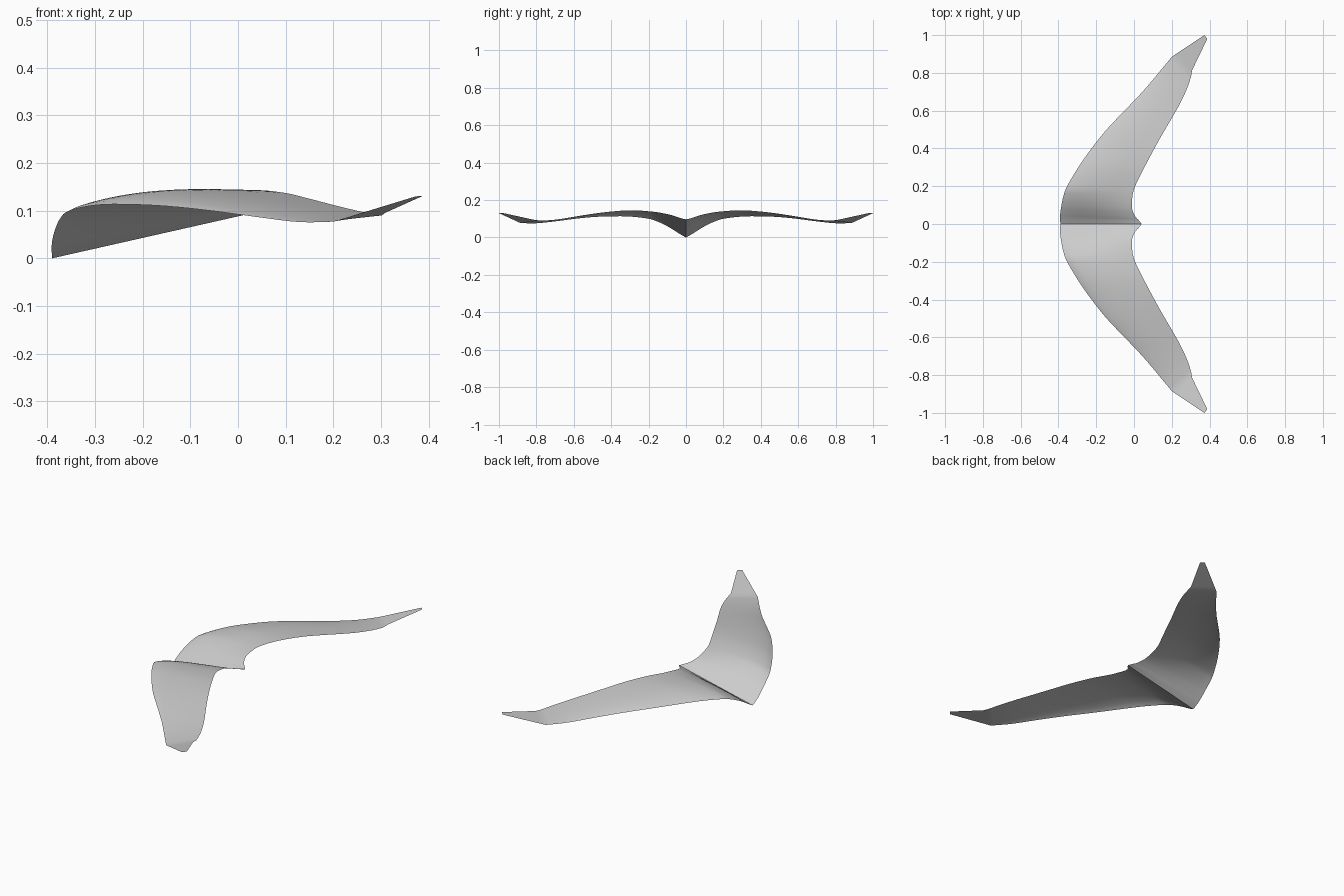
import bpy, bmesh, math
from mathutils import Vector

if "Cube" in bpy.data.objects:
    bpy.data.objects.remove(bpy.data.objects["Cube"])

# Stations from the centre keel outwards:
# leading x, y, z, trailing x, y, z, camber
STATIONS = [
    (-0.390, 0.00, 0.000, 0.040, 0.00, 0.097, 0.000),
    (-0.391, 0.03, 0.017, 0.025, 0.02, 0.101, 0.003),
    (-0.390, 0.06, 0.036, 0.007, 0.04, 0.107, 0.007),
    (-0.384, 0.10, 0.060, -0.010, 0.08, 0.120, 0.012),
    (-0.373, 0.15, 0.084, -0.010, 0.13, 0.131, 0.016),
    (-0.354, 0.20, 0.100, 0.002, 0.19, 0.139, 0.018),
    (-0.295, 0.30, 0.112, 0.045, 0.28, 0.143, 0.018),
    (-0.225, 0.40, 0.113, 0.100, 0.385, 0.137, 0.015),
    (-0.145, 0.50, 0.109, 0.150, 0.475, 0.125, 0.012),
    (-0.050, 0.60, 0.099, 0.200, 0.56, 0.112, 0.009),
    (0.045, 0.70, 0.086, 0.245, 0.64, 0.101, 0.006),
    (0.130, 0.80, 0.076, 0.282, 0.72, 0.093, 0.004),
    (0.200, 0.885, 0.077, 0.302, 0.78, 0.090, 0.001),
]
# Straight bent-up tip
TIP = [
    (0.223, 0.90, 0.084, 0.308, 0.815, 0.095, 0.0),
    (0.373, 1.00, 0.130, 0.388, 0.98, 0.131, 0.0),
]
SUB, CHORD = 4, 20


def catmull(a, b, c, d, t):
    return tuple(0.5 * (2 * q + (r - p) * t + (2 * p - 5 * q + 4 * r - s) * t * t
                        + (3 * q - p - 3 * r + s) * t ** 3)
                 for p, q, r, s in zip(a, b, c, d))


def stations():
    n = len(STATIONS)
    for i in range(n - 1):
        p = [STATIONS[min(max(i + k, 0), n - 1)] for k in (-1, 0, 1, 2)]
        for j in range(SUB):
            yield catmull(*p, j / SUB)
    yield STATIONS[-1]
    yield from TIP


# One half of the wing sheet
bm = bmesh.new()
rows = []
for lx, ly, lz, tx, ty, tz, cam in stations():
    lead, trail = Vector((lx, ly, lz)), Vector((tx, ty, tz))
    row = []
    for k in range(CHORD + 1):
        t = k / CHORD
        p = lead.lerp(trail, t)
        p.z += cam * math.sin(math.pi * t ** 0.7)
        row.append(bm.verts.new(p))
    rows.append(row)
for r0, r1 in zip(rows, rows[1:]):
    for k in range(CHORD):
        bm.faces.new((r0[k], r0[k + 1], r1[k + 1], r1[k]))

# Mirrored half, welded along the keel
geom = bm.verts[:] + bm.edges[:] + bm.faces[:]
bmesh.ops.mirror(bm, geom=geom, axis='Y', merge_dist=0.0001)
bmesh.ops.remove_doubles(bm, verts=bm.verts[:], dist=0.0001)
bmesh.ops.recalc_face_normals(bm, faces=bm.faces[:])
if sum(f.normal.z for f in bm.faces) < 0:
    bmesh.ops.reverse_faces(bm, faces=bm.faces[:])

mesh = bpy.data.meshes.new("wing")
bm.to_mesh(mesh)
bm.free()
wing = bpy.data.objects.new("wing", mesh)
bpy.context.collection.objects.link(wing)

mat = bpy.data.materials.new("light grey")
mat.diffuse_color = (0.6, 0.6, 0.6, 1)
mat.use_nodes = True
mat.node_tree.nodes["Principled BSDF"].inputs["Base Color"].default_value = mat.diffuse_color
mesh.materials.append(mat)

bpy.context.view_layer.objects.active = wing
wing.select_set(True)
bpy.ops.object.shade_smooth_by_angle(angle=math.radians(35))
